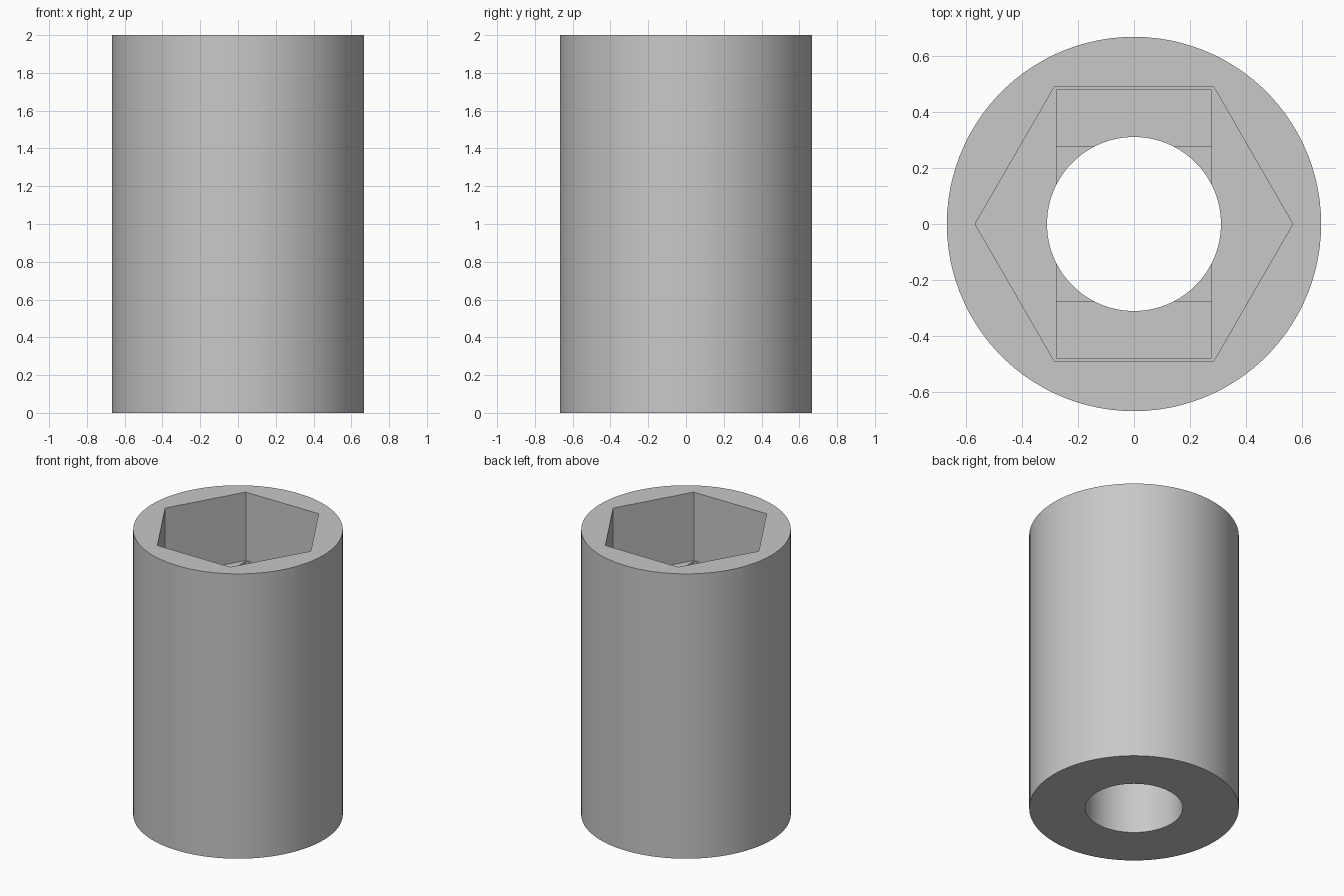
import bpy
import math

old = bpy.data.objects.get("Cube")
if old:
    bpy.data.objects.remove(old, do_unlink=True)

HEIGHT = 2.0
POCKET_FLOOR = 1.52      # floor of the hexagonal nut pocket
STEP = 0.036             # depth of each shallow step under the pocket
HALF = 0.277             # half width of the stepped recesses

grey = bpy.data.materials.new("light grey plastic")
grey.use_nodes = True
colour = (0.58, 0.58, 0.58, 1)
grey.diffuse_color = colour
grey.node_tree.nodes["Principled BSDF"].inputs["Base Color"].default_value = colour


def prism(name, sides, radius, z0, z1):
    """Upright prism with a corner on the x axis."""
    bpy.ops.mesh.primitive_cylinder_add(
        vertices=sides, radius=radius, depth=z1 - z0,
        location=(0, 0, (z0 + z1) / 2), rotation=(0, 0, math.pi / 2))
    ob = bpy.context.object
    ob.name = name
    bpy.ops.object.transform_apply(location=True, rotation=True, scale=True)
    return ob


def box(name, half_x, half_y, z0, z1):
    bpy.ops.mesh.primitive_cube_add(size=2, location=(0, 0, (z0 + z1) / 2))
    ob = bpy.context.object
    ob.name = name
    ob.scale = (half_x, half_y, (z1 - z0) / 2)
    bpy.ops.object.transform_apply(location=True, rotation=True, scale=True)
    return ob


# Outer sleeve
sleeve = prism("spacer_sleeve", 100, 0.667, 0, HEIGHT)
sleeve.data.materials.append(grey)

# Hexagonal pocket, rectangular step, square step and through hole
cutters = [
    prism("hex_pocket_cutter", 6, 0.566, POCKET_FLOOR, HEIGHT + 0.2),
    box("rectangle_step_cutter", HALF, 0.478, POCKET_FLOOR - STEP, HEIGHT - 0.1),
    box("square_step_cutter", HALF, HALF, POCKET_FLOOR - 2 * STEP, HEIGHT - 0.1),
    prism("bolt_hole_cutter", 100, 0.31, -0.2, HEIGHT + 0.3),
]
bpy.ops.object.select_all(action='DESELECT')
bpy.context.view_layer.objects.active = sleeve
sleeve.select_set(True)
for cutter in cutters:
    cutter.hide_render = True
    mod = sleeve.modifiers.new(cutter.name, 'BOOLEAN')
    mod.operation = 'DIFFERENCE'
    mod.solver = 'EXACT'
    mod.object = cutter
    bpy.ops.object.modifier_apply(modifier=mod.name)
for cutter in cutters:
    bpy.data.objects.remove(cutter, do_unlink=True)

# Smooth round walls, crisp rims
bpy.ops.object.shade_smooth_by_angle(angle=math.radians(30))
